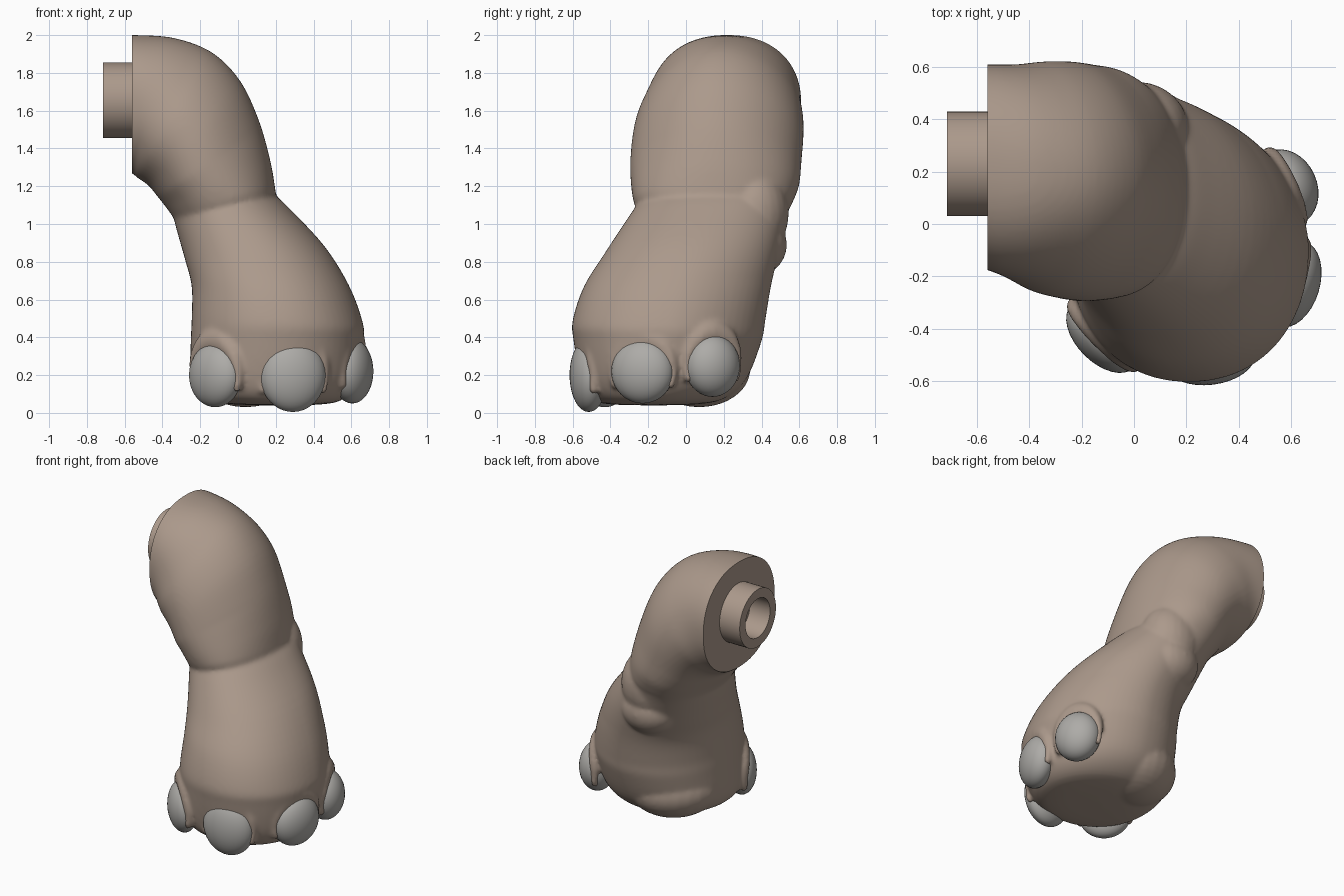
import bpy, bmesh, math
from mathutils import Matrix, Vector

if "Cube" in bpy.data.objects:
    bpy.data.objects.remove(bpy.data.objects["Cube"])


def finish(name, bm, mat=None):
    bmesh.ops.recalc_face_normals(bm, faces=bm.faces)
    me = bpy.data.meshes.new(name)
    bm.to_mesh(me)
    bm.free()
    ob = bpy.data.objects.new(name, me)
    bpy.context.collection.objects.link(ob)
    if mat:
        me.materials.append(mat)
    return ob


def activate(ob):
    bpy.ops.object.select_all(action='DESELECT')
    ob.select_set(True)
    bpy.context.view_layer.objects.active = ob


def material(name, rgb):
    m = bpy.data.materials.new(name)
    m.diffuse_color = (*rgb, 1)
    m.use_nodes = True
    m.node_tree.nodes["Principled BSDF"].inputs["Base Color"].default_value = m.diffuse_color
    return m


def ball(bm, center, radii, yaw=0, seg=24):
    # ellipsoid: local x points outward after the yaw
    m = (Matrix.Translation(center) @ Matrix.Rotation(yaw, 4, 'Z')
         @ Matrix.Diagonal((*radii, 1)))
    bmesh.ops.create_uvsphere(bm, u_segments=seg, v_segments=seg // 2 + 4, radius=1, matrix=m)


def smooth_rows(rows, steps):
    # Catmull-Rom interpolation between rows of numbers
    out = []
    for i in range(len(rows) - 1):
        p = [rows[max(0, min(len(rows) - 1, i + j))] for j in (-1, 0, 1, 2)]
        for s in range(steps):
            t = s / steps
            out.append([0.5 * (2 * b + (c - a) * t + (2 * a - 5 * b + 4 * c - d) * t * t
                               + (3 * b - a - 3 * c + d) * t ** 3) for a, b, c, d in zip(*p)])
    return out + [rows[-1]]


skin = material("skin", (0.41, 0.32, 0.26))
horn = material("horn", (0.42, 0.41, 0.39))

# leg cross-sections: outer x, z / inner x, z / y min, y max / roundness exponent
THIGH = [
    (-0.64, 2.00, -0.64, 1.29, -0.15, 0.61, 0.90),
    (-0.54, 2.00, -0.56, 1.27, -0.18, 0.61, 0.90),
    (-0.34, 1.985, -0.54, 1.25, -0.22, 0.61, 0.94),
    (-0.14, 1.91, -0.51, 1.23, -0.26, 0.62, 1.0),
    (0.01, 1.76, -0.47, 1.20, -0.28, 0.62, 1.0),
    (0.11, 1.55, -0.43, 1.15, -0.29, 0.61, 1.0),
    (0.17, 1.34, -0.39, 1.10, -0.29, 0.60, 0.98),
    (0.195, 1.20, -0.36, 1.06, -0.28, 0.57, 0.93),
    (0.20, 1.15, -0.34, 1.03, -0.265, 0.55, 0.92),
]
SHIN = [
    (0.20, 1.15, -0.34, 1.03, -0.265, 0.55, 0.92),
    (0.275, 1.08, -0.325, 0.97, -0.31, 0.53, 0.93),
    (0.46, 0.88, -0.28, 0.81, -0.43, 0.49, 0.93),
    (0.59, 0.67, -0.245, 0.67, -0.54, 0.45, 0.93),
    (0.66, 0.48, -0.245, 0.50, -0.60, 0.42, 0.93),
    (0.665, 0.38, -0.25, 0.38, -0.595, 0.40, 0.93),
    (0.635, 0.18, -0.25, 0.18, -0.56, 0.32, 0.93),
    (0.56, 0.075, -0.19, 0.085, -0.51, 0.21, 0.95),
    (0.44, 0.045, -0.07, 0.05, -0.42, 0.08, 1.0),
    (0.22, 0.04, 0.12, 0.04, -0.22, -0.12, 1.0),
]
N = 64
bm = bmesh.new()
rings = []
sections = smooth_rows(THIGH, 5) + smooth_rows(SHIN, 5)[1:]
for ox, oz, ix, iz, y0, y1, e in sections:
    ring = []
    low = max(0, min(1, (1.0 - iz) / 0.3))
    skew = 0.16 * max(0, min(1, (oz - 1.2) / 0.3, (-0.5 - ox) / -0.3))
    for k in range(N):
        a = 2 * math.pi * k / N
        c, s = math.cos(a), math.sin(a)
        # the back right corner of the foot is flatter
        q = e + (0.16 * low if c > 0 and s > 0 else 0)
        c = math.copysign(abs(c) ** q, c)
        s = math.copysign(abs(s) ** q, s)
        # the thigh narrows toward its outer side
        s *= 1 - skew * c * (1 if s < 0 else 0.5)
        ring.append(bm.verts.new(((ox + ix + (ox - ix) * c) / 2,
                                  (y0 + y1 + (y1 - y0) * s) / 2,
                                  (oz + iz + (oz - iz) * c) / 2)))
    rings.append(ring)
for a, b in zip(rings, rings[1:]):
    for k in range(N):
        bm.faces.new((a[k], a[(k + 1) % N], b[(k + 1) % N], b[k]))
bm.faces.new(rings[0])
bm.faces.new(rings[-1])
bmesh.ops.recalc_face_normals(bm, faces=bm.faces)

# fold hanging behind the knee, and heel pad
ball(bm, (0.01, 0.36, 1.06), (0.20, 0.185, 0.24))
ball(bm, (0.02, 0.36, 0.89), (0.20, 0.175, 0.17))
ball(bm, (0.04, 0.07, 0.23), (0.25, 0.30, 0.20), math.radians(130))

# toes: centre, outward yaw in degrees, depth, half width, half height
TOES = [
    ((-0.12, -0.43, 0.20), 225, 0.10, 0.17, 0.17),
    ((0.29, -0.515, 0.20), 277, 0.10, 0.175, 0.195),
    ((0.605, -0.23, 0.22), 343, 0.105, 0.17, 0.17),
    ((0.58, 0.14, 0.25), 24, 0.12, 0.15, 0.165),
]
# skin folds arching over each nail
for c, yaw, d, w, h in TOES:
    side = Vector((-math.sin(math.radians(yaw)), math.cos(math.radians(yaw)), 0))
    out = Vector((math.cos(math.radians(yaw)), math.sin(math.radians(yaw)), 0))
    for k in range(33):
        a = math.radians(-20 + 220 * k / 32)
        r = 0.025 + 0.03 * max(0, math.sin(a))
        p = (Vector(c) + side * math.cos(a) * (w - 0.005) - out * 0.005
             + Vector((0, 0, math.sin(a) * (h + 0.01))))
        ball(bm, p, (r, r, r * 1.3), seg=10)

# fuse into one smooth body
leg = finish("leg", bm, skin)
activate(leg)
rm = leg.modifiers.new("fuse", 'REMESH')
rm.mode = 'VOXEL'
rm.voxel_size = 0.013
sm = leg.modifiers.new("soften", 'SMOOTH')
sm.factor = 0.5
sm.iterations = 9
for n in ("fuse", "soften"):
    bpy.ops.object.modifier_apply(modifier=n)

# flat cut at the hip
bm = bmesh.new()
bm.from_mesh(leg.data)
bmesh.ops.bisect_plane(bm, geom=bm.verts[:] + bm.edges[:] + bm.faces[:], dist=1e-5,
                       plane_co=(-0.56, 0, 0), plane_no=(-1, 0, 0), clear_outer=True)
bmesh.ops.holes_fill(bm, edges=[e for e in bm.edges if e.is_boundary], sides=0)
bm.to_mesh(leg.data)
bm.free()
if not leg.data.materials:
    leg.data.materials.append(skin)

# hip peg: hollow cylinder turned from a profile
bm = bmesh.new()
PROFILE = [(-0.50, 0.20), (-0.715, 0.20), (-0.715, 0.135), (-0.50, 0.135)]
loops = [[bm.verts.new((x, 0.23 + r * math.cos(2 * math.pi * k / 48),
                        1.655 + r * math.sin(2 * math.pi * k / 48))) for k in range(48)]
         for x, r in PROFILE]
for i in range(4):
    a, b = loops[i], loops[(i + 1) % 4]
    for k in range(48):
        bm.faces.new((a[k], a[(k + 1) % 48], b[(k + 1) % 48], b[k]))
peg = finish("hip_peg", bm, skin)

# toenails
nails = []
for i, (c, yaw, d, w, h) in enumerate(TOES):
    bm = bmesh.new()
    ball(bm, c, (d, w, h), math.radians(yaw), seg=32)
    nails.append(finish("toenail_%d" % (i + 1), bm, horn))

for ob in [leg, peg] + nails:
    activate(ob)
    bpy.ops.object.shade_smooth_by_angle(angle=math.radians(40))
